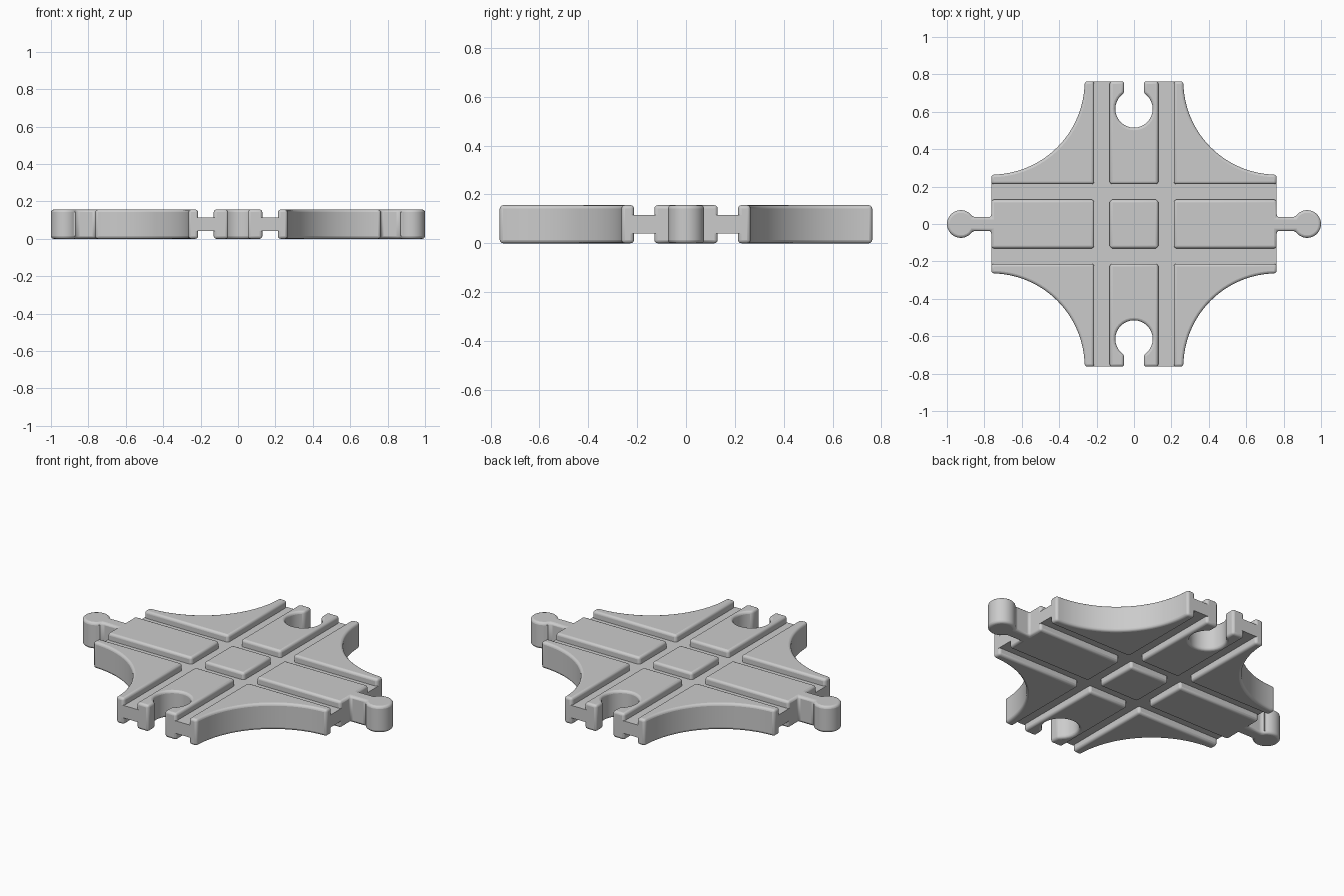
import bpy, bmesh
from math import radians, sin, cos, pi, asin, degrees
from mathutils import Matrix

cube = bpy.data.objects.get("Cube")
if cube:
    bpy.data.objects.remove(cube, do_unlink=True)

HEIGHT = 0.156              # full thickness
WEB_LOW, WEB_HIGH = 0.041, 0.115   # floors of the lower and upper grooves
INNER, OUTER = 0.13, 0.213  # groove sides
END = 0.763                 # end of each arm
ARM = 0.264                 # half width of an arm
ROUND = 0.014               # edge rounding

grey = bpy.data.materials.new("grey plastic")
grey.use_nodes = True
colour = (0.6, 0.6, 0.6, 1)
grey.diffuse_color = colour
grey.node_tree.nodes["Principled BSDF"].inputs["Base Color"].default_value = colour


def arc(cx, cy, r, start, stop, steps):
    angles = [radians(start + (stop - start) * i / steps) for i in range(steps + 1)]
    return [(cx + r * cos(a), cy + r * sin(a)) for a in angles]


def slab(name, outline, low, high, turn=0, rounded=True):
    """Extrude an anticlockwise outline, turned about the centre."""
    bm = bmesh.new()
    face = bm.faces.new([bm.verts.new((x, y, low)) for x, y in outline])
    top = bmesh.ops.extrude_face_region(bm, geom=[face])["geom"]
    bmesh.ops.translate(bm, vec=(0, 0, high - low),
                        verts=[v for v in top if isinstance(v, bmesh.types.BMVert)])
    bmesh.ops.recalc_face_normals(bm, faces=bm.faces)
    bm.transform(Matrix.Rotation(radians(turn), 4, "Z"))
    mesh = bpy.data.meshes.new(name)
    bm.to_mesh(mesh)
    bm.free()
    mesh.materials.append(grey)
    obj = bpy.data.objects.new(name, mesh)
    bpy.context.collection.objects.link(obj)
    if rounded:
        bevel = obj.modifiers.new("rounded edges", "BEVEL")
        bevel.width = ROUND
        bevel.segments = 3
        bevel.limit_method = "ANGLE"
        bevel.angle_limit = radians(35)
        bevel.use_clamp_overlap = False
        bpy.ops.object.select_all(action="DESELECT")
        obj.select_set(True)
        bpy.context.view_layer.objects.active = obj
        bpy.ops.object.shade_smooth_by_angle(angle=radians(35))
    return obj


def rect(x0, x1, y0, y1):
    return [(x0, y0), (x1, y0), (x1, y1), (x0, y1)]


# Centre block between the rails
slab("centre_block", rect(-INNER, INNER, -INNER, INNER), 0, HEIGHT)

# Side blocks with a round plug on a neck
neck, plug_r = 0.037, 0.074
a = 180 - degrees(asin(neck / plug_r))
plug_outline = ([(OUTER, -INNER), (END, -INNER), (END, -neck)]
                + arc(1 - plug_r, 0, plug_r, -a, a, 28)
                + [(END, neck), (END, INNER), (OUTER, INNER)])

# End blocks with a keyhole socket
slot, socket_r, socket_y = 0.053, 0.1, 0.615
b = 90 - degrees(asin(slot / socket_r))
socket_outline = ([(-INNER, OUTER), (INNER, OUTER), (INNER, END), (slot, END)]
                  + arc(0, socket_y, socket_r, b, b - 360 + 2 * (90 - b), 26)
                  + [(-slot, END), (-INNER, END)])

for turn, side, end in ((0, "left", "back"), (180, "right", "front")):
    slab(side + "_plug_block", plug_outline, 0, HEIGHT, turn)
    slab(end + "_socket_block", socket_outline, 0, HEIGHT, turn)

# Corner blocks with a curved outer wall
corner_outline = ([(OUTER, OUTER), (END, OUTER)]
                  + arc(END, END, END - ARM, 270, 180, 32)
                  + [(OUTER, END)])
for i, name in enumerate(("back_left", "back_right", "front_right", "front_left")):
    slab(name + "_corner_block", corner_outline, 0, HEIGHT, 90 * i)

# Groove floors joining the blocks, reaching just under their rounded edges
near, far = INNER - ROUND, OUTER + ROUND
for turn, side in ((0, "back"), (180, "front")):
    slab(side + "_cross_groove_floor", rect(-END, END, near, far),
         WEB_LOW, WEB_HIGH, turn, False)
for sign, side in ((1, "left"), (-1, "right")):
    x0, x1 = sorted((sign * near, sign * far))
    for part, y0, y1 in (("front", -END, -far), ("middle", -near, near), ("back", far, END)):
        slab(f"{side}_{part}_groove_floor", rect(x0, x1, y0, y1),
             WEB_LOW, WEB_HIGH, 0, False)
